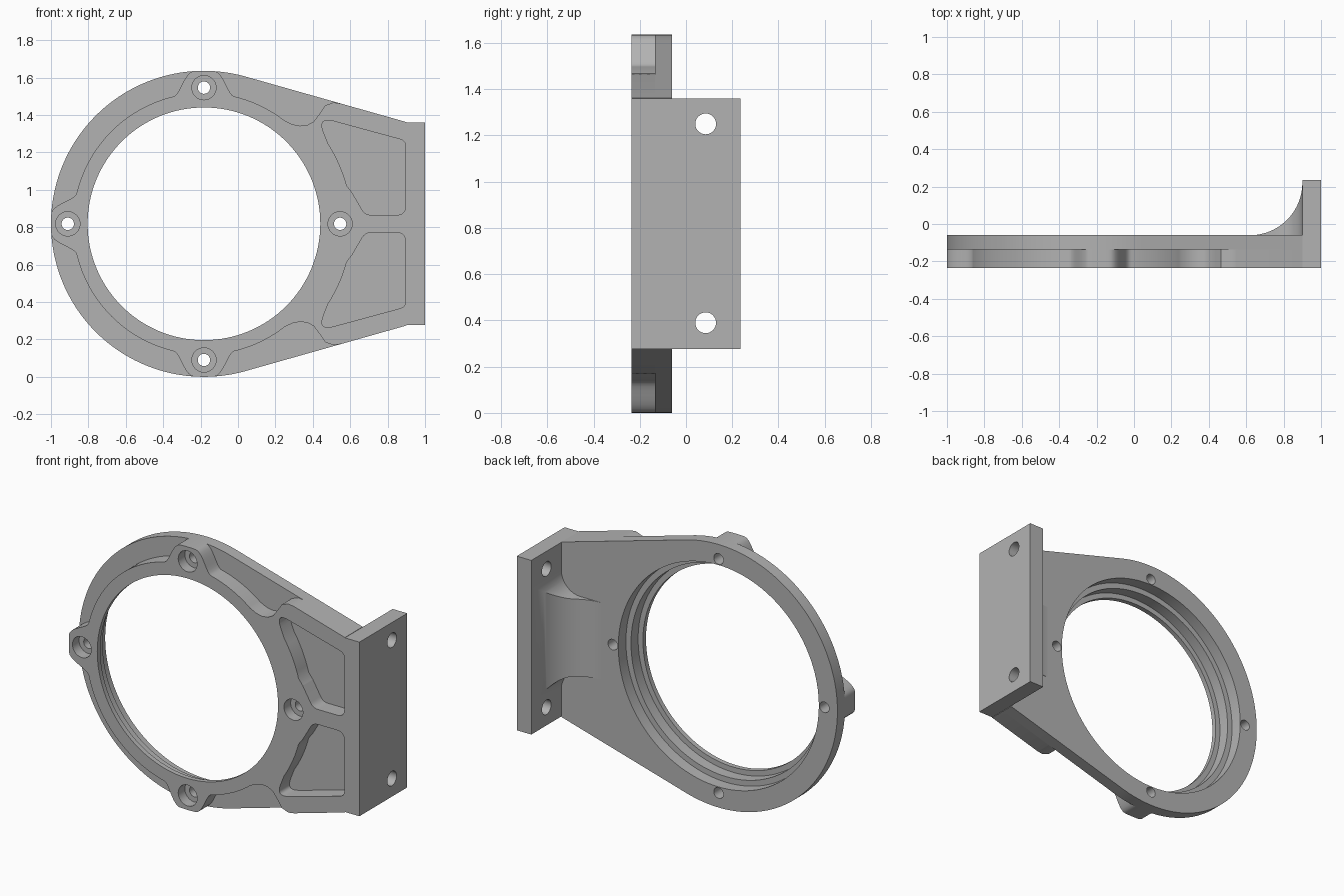
import bpy, bmesh, math
from mathutils import Vector

if "Cube" in bpy.data.objects:
    bpy.data.objects.remove(bpy.data.objects["Cube"])

CX, CZ, R = -0.182, 0.818, 0.818      # ring centre and outer radius
BOLT_R = 0.728                        # radius of the screw circle
FRONT, STEP, BACK = -0.235, -0.135, -0.06

grey = bpy.data.materials.new("cast_grey")
grey.use_nodes = True
grey.diffuse_color = (0.45, 0.45, 0.45, 1)
grey.node_tree.nodes["Principled BSDF"].inputs["Base Color"].default_value = grey.diffuse_color


def polar(r, deg):
    a = math.radians(deg)
    return (CX + r * math.cos(a), CZ + r * math.sin(a))


def circle(x, y, r, n=32):
    return [(x + r * math.cos(i * math.tau / n), y + r * math.sin(i * math.tau / n)) for i in range(n)]


def flip(pts):
    return [(x, 2 * CZ - z) for x, z in reversed(pts)]


def rounded(corners, n=8):
    """Polygon from (x, y, radius) corners with curved corners."""
    out = []
    for i, (x, y, r) in enumerate(corners):
        p = Vector((x, y))
        if r == 0:
            out.append((x, y))
            continue
        u = (Vector(corners[i - 1][:2]) - p).normalized()
        v = (Vector(corners[(i + 1) % len(corners)][:2]) - p).normalized()
        d = r / math.tan(u.angle(v) / 2)
        for k in range(n + 1):
            t = k / n
            out.append(tuple(p + u * d * (1 - t) ** 2 + v * d * t ** 2))
    return out


def finish(ob):
    """Weld, face outwards, smooth the curved walls and colour."""
    bm = bmesh.new()
    bm.from_mesh(ob.data)
    bmesh.ops.remove_doubles(bm, verts=bm.verts, dist=1e-5)
    bmesh.ops.recalc_face_normals(bm, faces=bm.faces)
    bm.to_mesh(ob.data)
    bm.free()
    ob.data.materials.clear()
    ob.data.materials.append(grey)
    bpy.ops.object.select_all(action='DESELECT')
    ob.select_set(True)
    bpy.context.view_layer.objects.active = ob
    bpy.ops.object.shade_smooth_by_angle(angle=math.radians(30))


def slab(name, loops, lo, hi, axis='Y'):
    """Outline with holes, extruded from lo to hi along an axis."""
    cu = bpy.data.curves.new(name, 'CURVE')
    cu.dimensions = '2D'
    cu.fill_mode = 'BOTH'
    cu.extrude = (hi - lo) / 2
    for pts in loops:
        sp = cu.splines.new('POLY')
        sp.points.add(len(pts) - 1)
        for p, (x, y) in zip(sp.points, pts):
            p.co = (x, y, 0, 1)
        sp.use_cyclic_u = True
    ob = bpy.data.objects.new(name, cu)
    bpy.context.collection.objects.link(ob)
    mid = (lo + hi) / 2
    ob.location = (0, mid, 0) if axis == 'Y' else (mid, 0, 0)
    ob.rotation_euler = (math.pi / 2, 0, 0 if axis == 'Y' else math.pi / 2)
    bpy.ops.object.select_all(action='DESELECT')
    ob.select_set(True)
    bpy.context.view_layer.objects.active = ob
    bpy.ops.object.convert(target='MESH')
    finish(bpy.context.object)


# Teardrop outline of the rear flange
half = [(0.9, 1.362)] + [polar(R, 74.5 + i * 105.5 / 60) for i in range(61)]
flange = half + flip(half)[1:]


# Raised front outline: narrow ring with screw bosses, widening to the mount
def ring_radius(deg):
    d = BOLT_R * math.radians(min(abs(deg - 90), abs(deg - 180)))
    t = min(1, max(0, (0.17 - d) / 0.12))
    return 0.70 + (R - 0.70) * t * t * (3 - 2 * t)


half = [(0.9, 1.362), (0.55, 1.461), (0.51, 1.467), (0.465, 1.45), (0.435, 1.405),
        (0.405, 1.365), (0.37, 1.346), (0.33, 1.342), (0.29, 1.35)]
half += [polar(ring_radius(a), a) for a in range(52, 181)]
raised = half + flip(half)[1:]

# Weight-saving pockets
pocket = rounded([(0.896, 1.262, 0.04), (0.896, 0.865, 0.05), (0.68, 0.865, 0.06), (0.61, 0.985, 0.04)]
                 + [(*polar(0.79, a), 0) for a in range(15, 34, 3)]
                 + [(0.425, 1.39, 0.045)])
pockets = [pocket, flip(pocket)]


def bore(r):
    return circle(CX, CZ, r, 128)


def screws(r):
    return [circle(*polar(BOLT_R, a), r) for a in (0, 90, 180, 270)]


# Stepped ring body, from back to front
slab("rear_flange", [flange, bore(0.69)] + screws(0.033), STEP, BACK)
slab("ring_seat", [raised, bore(0.655)] + pockets + screws(0.033), -0.17, STEP)
slab("ring_wall", [raised, bore(0.655)] + pockets + screws(0.065), -0.205, -0.17)
slab("front_lip", [raised, bore(0.622)] + pockets + screws(0.065), FRONT, -0.205)

# Mounting plate with two bolt holes
slab("mounting_plate",
     [[(FRONT, 0.277), (-FRONT, 0.277), (-FRONT, 1.36), (FRONT, 1.36)],
      circle(0.085, 1.25, 0.045), circle(0.085, 0.39, 0.045)], 0.9, 1.0, 'X')

# Curved gusset behind, flaring where it meets the plate
bm = bmesh.new()
rows = []
for i in range(25):
    a = i / 24 * math.pi / 2
    x = 0.62 + 0.28 * math.sin(a)
    y = 0.22 - 0.28 * math.cos(a)
    f = max(0, x - 0.77)
    w = 0.24 + 0.13 - math.sqrt(max(0, 0.13 ** 2 - f * f))
    rows.append([bm.verts.new((x, yy, CZ + s * w))
                 for yy, s in ((BACK - 0.01, -1), (y, -1), (y, 1), (BACK - 0.01, 1))])
for p, q in zip(rows, rows[1:]):
    for k in range(4):
        bm.faces.new((p[k], p[(k + 1) % 4], q[(k + 1) % 4], q[k]))
bm.faces.new(rows[0])
bm.faces.new(rows[-1])
me = bpy.data.meshes.new("gusset")
bm.to_mesh(me)
bm.free()
gusset = bpy.data.objects.new("gusset", me)
bpy.context.collection.objects.link(gusset)
finish(gusset)
